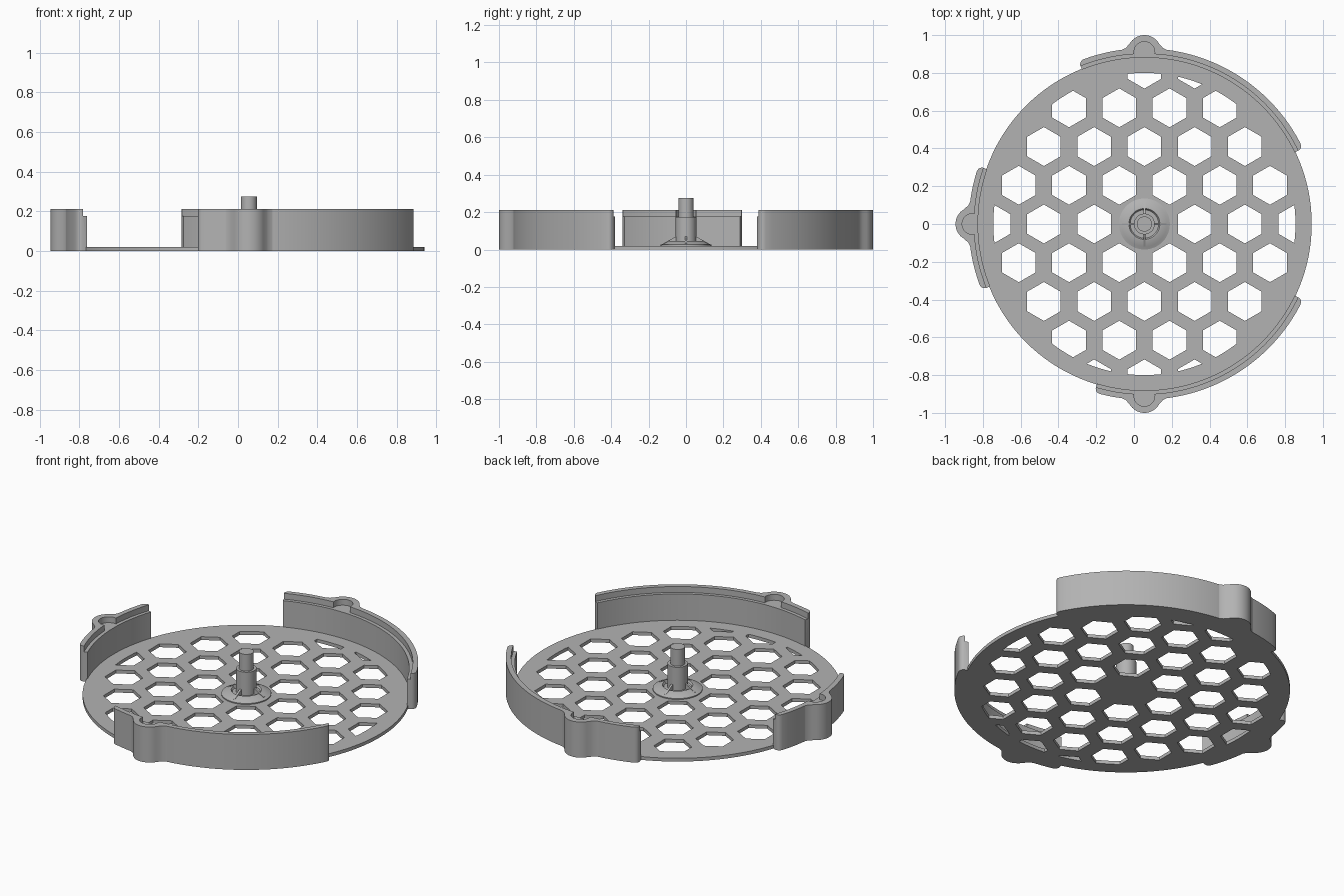
import bpy, bmesh, math
from mathutils import Matrix

if "Cube" in bpy.data.objects:
    bpy.data.objects.remove(bpy.data.objects["Cube"])

CX = 0.055                       # disc centre on x
R_IN, R_LIP, R_OUT = 0.881, 0.901, 0.93
Z_STEP, Z_TOP, T = 0.177, 0.212, 0.02

grey = bpy.data.materials.new("plain_grey")
grey.diffuse_color = (0.45, 0.45, 0.45, 1)
grey.use_nodes = True
grey.node_tree.nodes["Principled BSDF"].inputs["Base Color"].default_value = grey.diffuse_color


def finish(name, bm, hide=False):
    bmesh.ops.recalc_face_normals(bm, faces=bm.faces)
    me = bpy.data.meshes.new(name)
    bm.to_mesh(me)
    bm.free()
    me.materials.append(grey)
    ob = bpy.data.objects.new(name, me)
    bpy.context.collection.objects.link(ob)
    ob.hide_render = hide
    ob.hide_viewport = False
    return ob


def prism(bm, pts, z0, z1):
    lo = [bm.verts.new((x, y, z0)) for x, y in pts]
    hi = [bm.verts.new((x, y, z1)) for x, y in pts]
    bm.faces.new(lo[::-1])
    bm.faces.new(hi)
    n = len(pts)
    for i in range(n):
        j = (i + 1) % n
        bm.faces.new((lo[i], lo[j], hi[j], hi[i]))


def circle(r, n, x=0, y=0, start=0.0):
    return [(x + r * math.cos(start + 2 * math.pi * i / n),
             y + r * math.sin(start + 2 * math.pi * i / n)) for i in range(n)]


def cut(ob, tool, op):
    m = ob.modifiers.new(op.lower(), 'BOOLEAN')
    m.object, m.operation, m.solver = tool, op, 'EXACT'
    bpy.context.view_layer.objects.active = ob
    bpy.ops.object.modifier_apply(modifier=m.name)
    bpy.data.objects.remove(tool)


def smooth(ob):
    bpy.ops.object.select_all(action='DESELECT')
    ob.select_set(True)
    bpy.context.view_layer.objects.active = ob
    bpy.ops.object.shade_smooth_by_angle(angle=math.radians(30))


# Perforated plate: hexagon grid clipped to a circle, cut from a disc
bm = bmesh.new()
DX, DY, HEX = 0.266, 0.205, 0.103
for row in range(-4, 5):
    for col in range(-4, 5):
        x, y = (col + 0.5 * (row % 2)) * DX, row * DY
        pts = circle(HEX, 6, x, y, math.pi / 6)
        if (row, col) in ((0, 0), (4, -1)) or min(math.hypot(*p) for p in pts) > 0.78:
            continue
        prism(bm, [(CX + a, b) for a, b in pts], -0.1, 0.1)
holes = finish("hole_cutter", bm, True)
bm = bmesh.new()
prism(bm, circle(0.80, 128, CX), -0.05, 0.05)
cut(holes, finish("hole_limit", bm, True), 'INTERSECT')
bm = bmesh.new()
prism(bm, circle(0.886, 128, CX), 0, T)
plate = finish("perforated_plate", bm)
cut(plate, holes, 'DIFFERENCE')
smooth(plate)


# Rim walls: stepped section swept along an arc, outer corners rounded at the ends
def rim_wall(name, a0, a1, lug_angle):
    a0, a1 = math.radians(a0), math.radians(a1)
    rnd, ends = 0.028, (0, 0.003, 0.008, 0.015, 0.028)
    ends = [e / R_OUT for e in ends]
    n = max(8, int((a1 - a0) / 0.045))
    inner = [a0 + ends[-1] + (a1 - a0 - 2 * ends[-1]) * i / n for i in range(1, n)]
    angles = [a0 + e for e in ends] + inner + [a1 - e for e in ends[::-1]]
    bm = bmesh.new()
    rings = []
    for a in angles:
        d = min(min(a - a0, a1 - a) * R_OUT, rnd)
        ro = R_OUT - rnd + math.sqrt(max(0, rnd ** 2 - (rnd - d) ** 2))
        ro = max(ro, R_LIP + 0.006)
        prof = [(R_IN, 0), (ro, 0), (ro, Z_TOP), (R_LIP, Z_TOP),
                (R_LIP, Z_STEP), (R_IN, Z_STEP)]
        rings.append([bm.verts.new((CX + r * math.cos(a), r * math.sin(a), z))
                      for r, z in prof])
    for p, q in zip(rings, rings[1:]):
        for i in range(6):
            j = (i + 1) % 6
            bm.faces.new((p[i], p[j], q[j], q[i]))
    bm.faces.new(rings[0])
    bm.faces.new(rings[-1][::-1])
    wall = finish(name, bm)

    # Rounded lug with flared feet, plus a shallow round recess at step height
    turn = Matrix.Translation((CX, 0, 0)) @ Matrix.Rotation(math.radians(lug_angle), 4, 'Z')
    half = [(0.912, 0.135), (0.924, 0.115), (0.932, 0.098), (0.944, 0.088)]
    arc = [(0.91 + 0.09 * math.cos(t), 0.09 * math.sin(t))
           for t in [math.radians(60 - 7.5 * i) for i in range(17)]]
    outline = half + arc + [(x, -y) for x, y in half[::-1]]
    bm = bmesh.new()
    prism(bm, outline, 0, Z_TOP)
    bm.transform(turn)
    cut(wall, finish("lug_tool", bm, True), 'UNION')
    bm = bmesh.new()
    prism(bm, circle(0.055, 40, 0.91), Z_STEP, 0.3)
    bm.transform(turn)
    cut(wall, finish("recess_tool", bm, True), 'DIFFERENCE')
    smooth(wall)


rim_wall("back_rim_wall", 25.5, 112, 90)
rim_wall("left_rim_wall", 160.8, 202, 180)
rim_wall("front_rim_wall", 253.5, 334.5, 270)

# Centre spindle: flange, cone, shaft and thinner tip as one lathe
prof = [(0, 0.01), (0.135, 0.01), (0.135, 0.026), (0.12, 0.032), (0.09, 0.046),
        (0.082, 0.046), (0.075, 0.036), (0.055, 0.036), (0.055, 0.175),
        (0.04, 0.175), (0.04, 0.275), (0, 0.275)]
bm = bmesh.new()
vs = [bm.verts.new((CX + r, 0, z)) for r, z in prof]
edges = [bm.edges.new(p) for p in zip(vs, vs[1:])]
bmesh.ops.spin(bm, geom=vs + edges, cent=(CX, 0, 0), axis=(0, 0, 1),
               angle=2 * math.pi, steps=48, use_duplicate=False)
bmesh.ops.remove_doubles(bm, verts=bm.verts, dist=1e-5)
smooth(finish("centre_spindle", bm))

# Four small ribs bracing the shaft on the flange
bm = bmesh.new()
for k in range(4):
    part = bmesh.new()
    prism(part, [(0.045, -0.006), (0.118, -0.006), (0.118, 0.006), (0.045, 0.006)], 0.02, 0.034)
    for v in part.verts:
        if v.co.z > 0.03 and v.co.x < 0.1:
            v.co.z = 0.075
    part.transform(Matrix.Translation((CX, 0, 0)) @ Matrix.Rotation(k * math.pi / 2, 4, 'Z'))
    tmp = bpy.data.meshes.new("tmp")
    part.to_mesh(tmp)
    part.free()
    bm.from_mesh(tmp)
    bpy.data.meshes.remove(tmp)
finish("spindle_ribs", bm)
